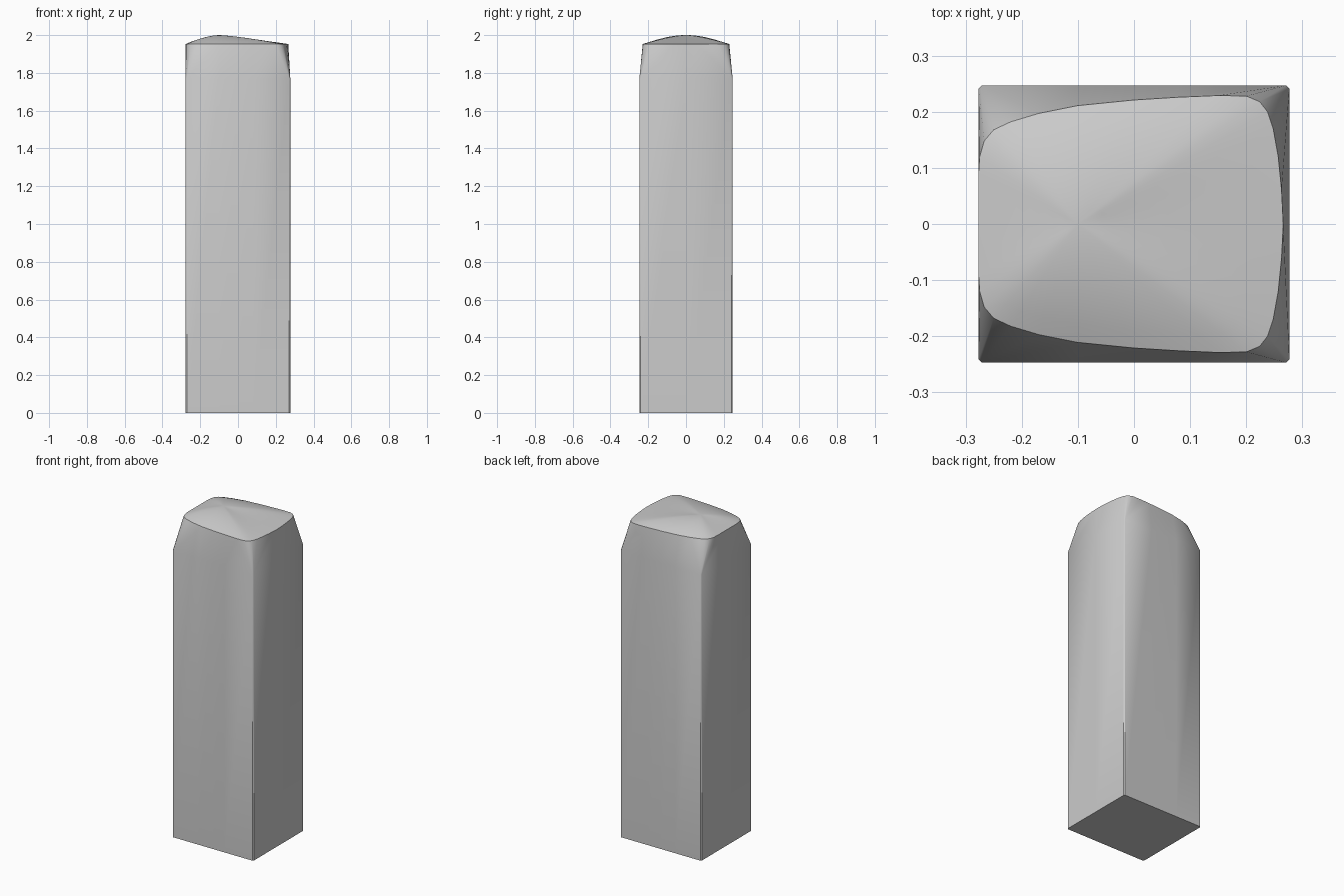
import bpy, bmesh, math

if "Cube" in bpy.data.objects:
    bpy.data.objects.remove(bpy.data.objects["Cube"])

HX, HY, C = 0.277, 0.247, 0.006      # half sizes and corner chamfer
SHOULDER, RIM, PEAK = 1.77, 1.953, 2.0
RIDGE_X = -0.1

# Half outline of the cap rim (y >= 0), each point paired with a body point
A, B = (HX, HY - C), (HX - C, HY)
D, E = (-HX + C, HY), (-HX, HY - C)
half = [
    ((0.266, 0), (HX, 0)), ((0.263, 0.06), A), ((0.257, 0.12), A),
    ((0.248, 0.17), A), ((0.238, 0.2), A), ((0.224, 0.218), B),
    ((0.2, 0.228), B), ((0.15, 0.229), B), ((0.08, 0.226), (0.08, HY)),
    ((0, 0.221), (0, HY)), ((-0.1, 0.211), (-0.1, HY)),
    ((-0.17, 0.197), D), ((-0.22, 0.182), D), ((-0.25, 0.168), D),
    ((-0.267, 0.148), E), ((-0.275, 0.12), E), ((-HX, 0.09), E),
    ((-HX, 0), (-HX, 0)),
]
pairs = half + [((r[0], -r[1]), (b[0], -b[1])) for r, b in half[-2:0:-1]]
rim = [p[0] for p in pairs]
body = [p[1] for p in pairs]

bm = bmesh.new()


def ring(points):
    return [bm.verts.new(p) for p in points]


def bridge(lo, hi):
    n = len(lo)
    for i in range(n):
        j = (i + 1) % n
        bm.faces.new((lo[i], lo[j], hi[j], hi[i]))


def dome_point(p, t):
    # Gentle slope towards +x, rounder falloff towards the other sides
    dx, dy = p[0] - RIDGE_X, p[1]
    c = dx / math.hypot(dx, dy)
    power = 2 - (0.9 if c > 0 else 0.5) * c * c
    z = RIM + (PEAK - RIM) * (1 - t ** power)
    return (RIDGE_X + dx * t, dy * t, z)


# Straight shaft and tapered shoulder
base = ring([(x, y, 0) for x, y in body])
top = ring([(x, y, SHOULDER) for x, y in body])
edge = ring([(x, y, RIM) for x, y in rim])
bm.faces.new(base[::-1])
bridge(base, top)
bridge(top, edge)

# Domed cap
prev = edge
for t in (0.85, 0.7, 0.55, 0.4, 0.25, 0.12):
    cur = ring([dome_point(p, t) for p in rim])
    bridge(prev, cur)
    prev = cur
tip = bm.verts.new((RIDGE_X, 0, PEAK))
for i in range(len(prev)):
    bm.faces.new((prev[i], prev[(i + 1) % len(prev)], tip))

bmesh.ops.remove_doubles(bm, verts=bm.verts, dist=0.0005)
bmesh.ops.recalc_face_normals(bm, faces=bm.faces)

mesh = bpy.data.meshes.new("stone_post")
bm.to_mesh(mesh)
bm.free()
post = bpy.data.objects.new("stone_post", mesh)
bpy.context.collection.objects.link(post)
bpy.context.view_layer.objects.active = post
post.select_set(True)
bpy.ops.object.shade_smooth_by_angle(angle=math.radians(30))
